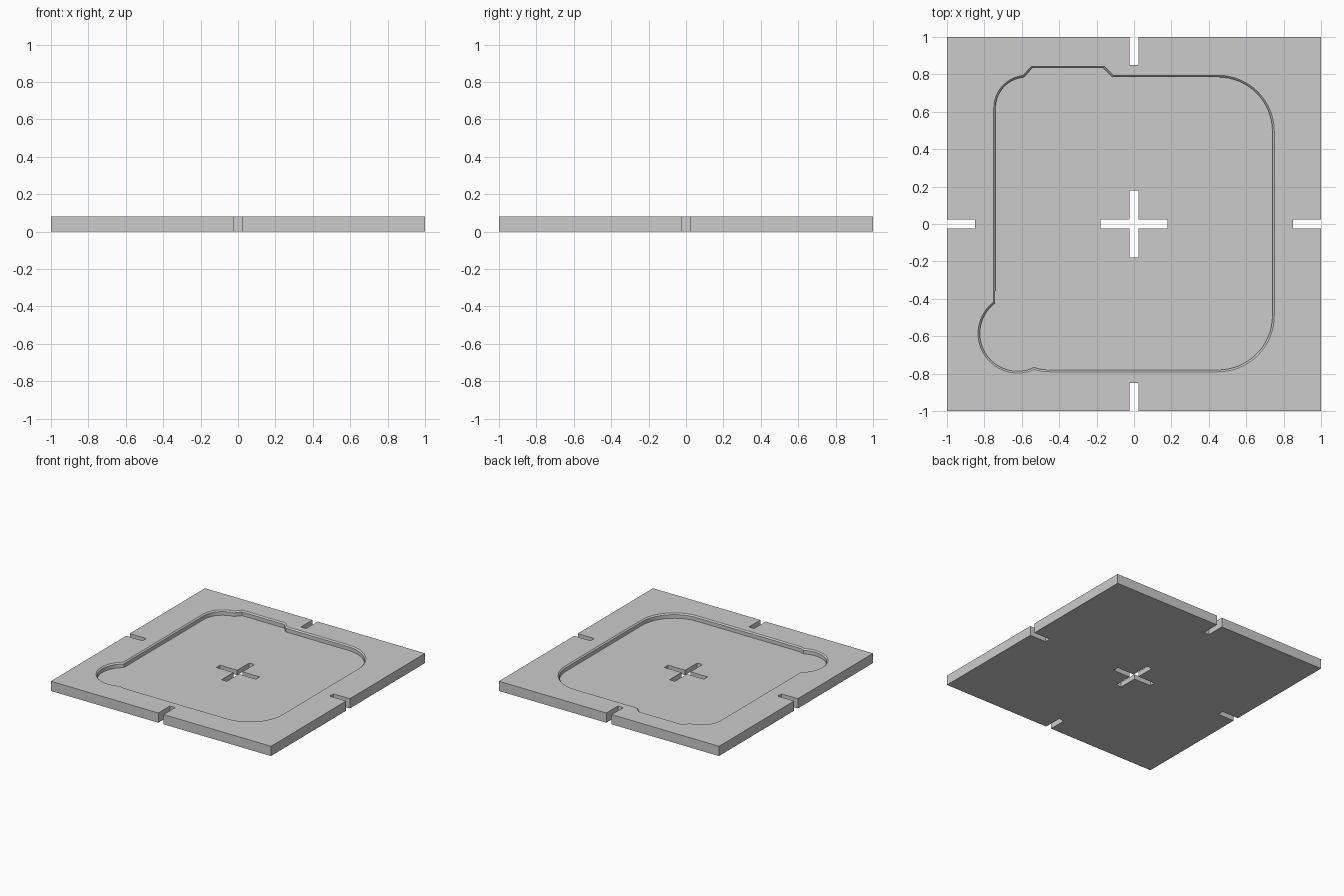
import bpy, bmesh
from math import cos, sin, radians, atan2, degrees
from mathutils import Vector

if "Cube" in bpy.data.objects:
    bpy.data.objects.remove(bpy.data.objects["Cube"])

T = 0.08        # plate thickness
FLOOR = 0.04    # pocket floor height
RIM = 0.01      # chamfer width around the pocket


def arc(cx, cy, r, a0, a1, n=16):
    return [Vector((cx + r * cos(radians(a0 + (a1 - a0) * i / n)),
                    cy + r * sin(radians(a0 + (a1 - a0) * i / n)))) for i in range(n + 1)]


def inset(pts, d):
    # Mitred inward offset of a counter-clockwise outline
    out = []
    for i, p in enumerate(pts):
        a = (p - pts[i - 1]).normalized()
        b = (pts[(i + 1) % len(pts)] - p).normalized()
        na, nb = Vector((-a.y, a.x)), Vector((-b.y, b.x))
        out.append(p + (na + nb) * d / (1 + na.dot(nb)))
    return out


def box(name, x0, x1, y0, y1, z0, z1):
    bpy.ops.mesh.primitive_cube_add(size=1, location=((x0 + x1) / 2, (y0 + y1) / 2, (z0 + z1) / 2))
    ob = bpy.context.object
    ob.name = name
    ob.scale = (x1 - x0, y1 - y0, z1 - z0)
    bpy.ops.object.transform_apply(location=True, rotation=False, scale=True)
    return ob


def loft(name, rings):
    bm = bmesh.new()
    vs = [[bm.verts.new((p.x, p.y, z)) for p in pts] for pts, z in rings]
    n = len(vs[0])
    for lo, hi in zip(vs, vs[1:]):
        for i in range(n):
            bm.faces.new((lo[i], lo[(i + 1) % n], hi[(i + 1) % n], hi[i]))
    bm.faces.new(vs[0][::-1])
    bm.faces.new(vs[-1])
    me = bpy.data.meshes.new(name)
    bm.to_mesh(me)
    bm.free()
    ob = bpy.data.objects.new(name, me)
    bpy.context.collection.objects.link(ob)
    return ob


def cut(target, cutter):
    m = target.modifiers.new("cut", 'BOOLEAN')
    m.operation, m.solver, m.object = 'DIFFERENCE', 'EXACT', cutter
    cutter.hide_render = True
    bpy.context.view_layer.objects.active = target
    bpy.ops.object.modifier_apply(modifier=m.name)
    bpy.data.objects.remove(cutter)


# Pocket outline, counter-clockwise: rounded rectangle with a tab and a round lobe
lx, ly, lr = -0.622, -0.585, 0.212
a0 = degrees(atan2(-0.42 - ly, -0.75 - lx)) % 360
a1 = degrees(atan2(-0.773 - ly, -0.535 - lx)) % 360
outline = (arc(lx, ly, lr, a0, a1, 28)
           + arc(-0.45, -0.49, 0.3, 257, 270, 4)
           + arc(0.45, -0.49, 0.3, 270, 360)
           + arc(0.45, 0.495, 0.3, 0, 90)
           + [Vector(p) for p in ((-0.11, 0.795), (-0.158, 0.843), (-0.55, 0.843), (-0.592, 0.795))]
           + arc(-0.575, 0.62, 0.175, 97, 180, 12))
inner = inset(outline, RIM)
above = inset(outline, -RIM)

# Square base plate with chamfered pocket
plate = box("base_plate", -1, 1, -1, 1, 0, T)
cut(plate, loft("pocket_cutter", [(inner, FLOOR), (inner, T - RIM), (above, T + RIM)]))

# Central cross and four edge slots, cut right through
W = 0.024
slots = [(-0.18, 0.18, -W, W), (-W, W, -0.18, 0.18)]
for s in (-1, 1):
    lo, hi = sorted((0.85 * s, 1.1 * s))
    slots += [(lo, hi, -W, W), (-W, W, lo, hi)]
for s in slots:
    cut(plate, box("slot_cutter", *s, -0.1, 0.2))

bpy.ops.object.select_all(action='DESELECT')
plate.select_set(True)
bpy.context.view_layer.objects.active = plate
bpy.ops.object.shade_smooth_by_angle(angle=radians(25))
